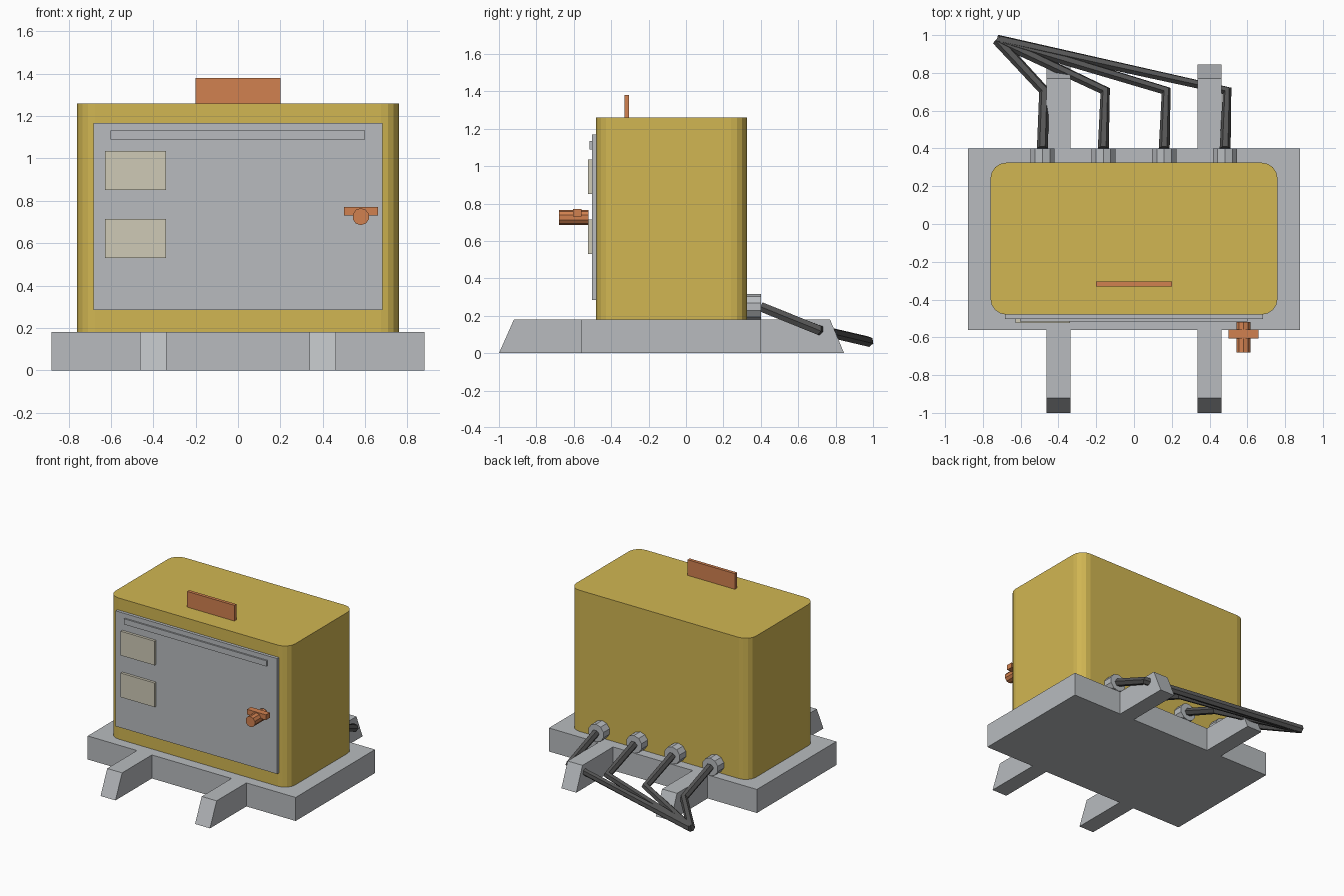
import bpy
import bmesh
from math import pi
from mathutils import Matrix

cube = bpy.data.objects.get("Cube")
if cube:
    bpy.data.objects.remove(cube, do_unlink=True)


def material(name, rgb):
    m = bpy.data.materials.new(name)
    m.use_nodes = True
    color = (*rgb, 1)
    m.diffuse_color = color
    m.node_tree.nodes["Principled BSDF"].inputs["Base Color"].default_value = color
    return m


yellow = material("cabinet yellow", (0.64, 0.47, 0.085))
grey = material("metal grey", (0.48, 0.50, 0.52))
beige = material("label beige", (0.62, 0.59, 0.47))
copper = material("copper orange", (0.64, 0.22, 0.08))
black = material("cable black", (0.09, 0.09, 0.09))


def add(name, mesh, mat):
    mesh.materials.clear()
    mesh.materials.append(mat)
    ob = bpy.data.objects.new(name, mesh)
    bpy.context.collection.objects.link(ob)
    return ob


def from_bmesh(name, bm, mat):
    bmesh.ops.recalc_face_normals(bm, faces=bm.faces)
    mesh = bpy.data.meshes.new(name)
    bm.to_mesh(mesh)
    bm.free()
    return add(name, mesh, mat)


def box(name, mat, x, y, z, round_upright=0):
    """Box from (min, max) ranges, with optional rounded upright edges."""
    bm = bmesh.new()
    bmesh.ops.create_cube(bm, size=1)
    for v in bm.verts:
        v.co = [r[0] if c < 0 else r[1] for c, r in zip(v.co, (x, y, z))]
    if round_upright:
        upright = [e for e in bm.edges
                   if abs(e.verts[0].co.z - e.verts[1].co.z) > 0.1]
        bmesh.ops.bevel(bm, geom=upright, offset=round_upright, segments=4,
                        profile=0.5, affect='EDGES')
    return from_bmesh(name, bm, mat)


def rod(name, mat, x, z, radius, y0, y1):
    """Ten-sided cylinder along y."""
    bm = bmesh.new()
    place = Matrix.Translation((x, (y0 + y1) / 2, z)) @ Matrix.Rotation(pi / 2, 4, 'X')
    bmesh.ops.create_cone(bm, cap_ends=True, segments=10, radius1=radius,
                          radius2=radius, depth=y1 - y0, matrix=place)
    return from_bmesh(name, bm, mat)


def cable(name, points, radius):
    """Six-sided tube along straight segments."""
    curve = bpy.data.curves.new(name, 'CURVE')
    curve.dimensions = '3D'
    curve.bevel_depth = radius
    curve.bevel_resolution = 1
    curve.use_fill_caps = True
    spline = curve.splines.new('POLY')
    spline.points.add(len(points) - 1)
    for p, co in zip(spline.points, points):
        p.co = (*co, 1)
    helper = bpy.data.objects.new(name + "_path", curve)
    bpy.context.collection.objects.link(helper)
    graph = bpy.context.evaluated_depsgraph_get()
    mesh = bpy.data.meshes.new_from_object(helper.evaluated_get(graph))
    bpy.data.objects.remove(helper, do_unlink=True)
    mesh.shade_flat()
    return add(name, mesh, black)


# Base plate and the two sloped skids that run through it
box("base", grey, (-0.88, 0.88), (-0.56, 0.40), (0, 0.18))
for side, cx in (("right", -0.4), ("left", 0.4)):
    skid = box(side + "_skid", grey, (cx - 0.063, cx + 0.063), (-1, 0.845), (0, 0.18))
    for v in skid.data.vertices:
        if v.co.z > 0.1:
            v.co.y += 0.08 if v.co.y < 0 else -0.075

# Cabinet with top handle
box("cabinet", yellow, (-0.76, 0.76), (-0.48, 0.325), (0.18, 1.26), 0.085)
box("top_handle", copper, (-0.2, 0.2), (-0.33, -0.305), (1.25, 1.38))

# Door, its trim strip and labels
box("door", grey, (-0.683, 0.683), (-0.503, -0.47), (0.285, 1.168))
box("door_strip", grey, (-0.603, 0.6), (-0.515, -0.5), (1.09, 1.133))
for name, z in (("lower", 0.53), ("upper", 0.85)):
    box(name + "_label", beige, (-0.627, -0.34), (-0.523, -0.5), (z, z + 0.185))

# Door latch
rod("latch_shaft", copper, 0.58, 0.725, 0.04, -0.68, -0.52)
box("latch_bar", copper, (0.5, 0.66), (-0.605, -0.558), (0.73, 0.77))

# Cable sockets on the back, with cables gathering at one end point
for i in range(4):
    x = -0.485 + 0.3225 * i
    rod(f"socket_{i + 1}", grey, x, 0.248, 0.067, 0.32, 0.4)
    cable(f"cable_{i + 1}",
          [(x, 0.4, 0.248), (x + 0.01, 0.705, 0.125), (-0.725, 0.975, 0.062)], 0.029)
